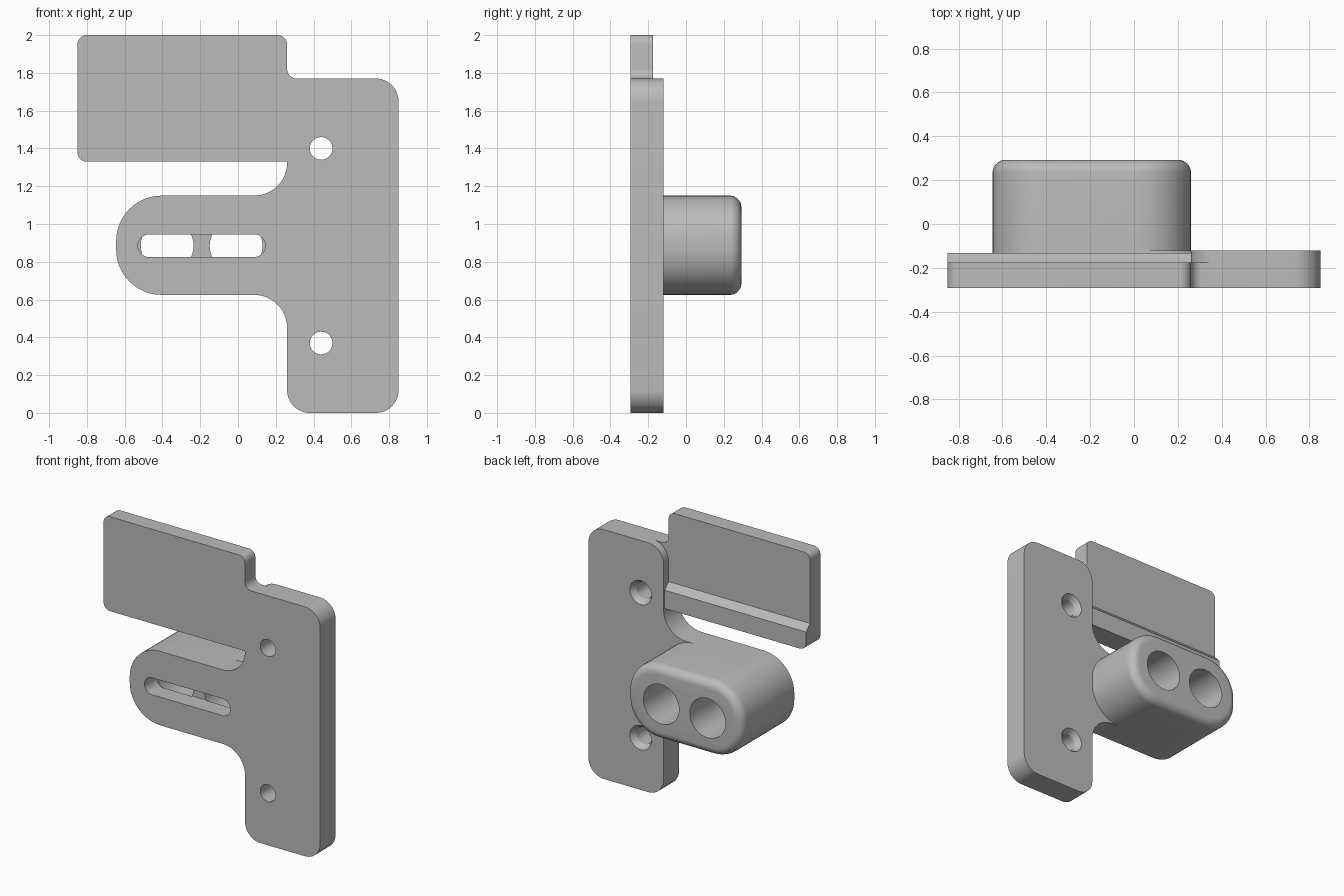
import bpy, bmesh, math
from mathutils import Vector

cube = bpy.data.objects.get("Cube")
if cube:
    bpy.data.objects.remove(cube, do_unlink=True)

grey = bpy.data.materials.new("plain grey")
grey.use_nodes = True
grey.diffuse_color = (0.5, 0.5, 0.5, 1)
grey.node_tree.nodes["Principled BSDF"].inputs["Base Color"].default_value = (0.5, 0.5, 0.5, 1)

FRONT, PLATE_BACK, PANEL_BACK, LEDGE_BACK, BOSS_BACK = -0.293, -0.12, -0.176, -0.133, 0.293


def rounded(corners, steps=12):
    """Outline in x, z from (x, z, radius) corners; works for convex and concave corners."""
    pts = []
    for i, (x, z, r) in enumerate(corners):
        p = Vector((x, z))
        if r == 0:
            pts.append(p)
            continue
        a = (Vector(corners[i - 1][:2]) - p).normalized()
        b = (Vector(corners[(i + 1) % len(corners)][:2]) - p).normalized()
        centre = p + (a + b) * r
        for k in range(steps + 1):
            t = k / steps * math.pi / 2
            pts.append(centre - b * r * math.cos(t) - a * r * math.sin(t))
    return pts


def rectangle(x0, x1, z0, z1, r, inset=0):
    d, q = inset, r - inset
    return rounded([(x0 + d, z0 + d, q), (x1 - d, z0 + d, q),
                    (x1 - d, z1 - d, q), (x0 + d, z1 - d, q)])


def circle(x, z, r, n=40):
    return [Vector((x + r * math.cos(k * math.tau / n), z + r * math.sin(k * math.tau / n)))
            for k in range(n)]


def make(name, rings):
    """Solid lofted through rings of 3D points."""
    bm = bmesh.new()
    loops = [[bm.verts.new(p) for p in ring] for ring in rings]
    n = len(loops[0])
    for lo, hi in zip(loops, loops[1:]):
        for i in range(n):
            bm.faces.new((lo[i], lo[(i + 1) % n], hi[(i + 1) % n], hi[i]))
    bm.faces.new(loops[0])
    bm.faces.new(loops[-1])
    bmesh.ops.recalc_face_normals(bm, faces=bm.faces)
    mesh = bpy.data.meshes.new(name)
    bm.to_mesh(mesh)
    bm.free()
    mesh.materials.append(grey)
    ob = bpy.data.objects.new(name, mesh)
    bpy.context.collection.objects.link(ob)
    return ob


def loft(name, sections):
    return make(name, [[(p.x, y, p.y) for p in outline] for y, outline in sections])


def combine(target, other, operation):
    mod = target.modifiers.new(operation, "BOOLEAN")
    mod.operation, mod.solver, mod.object = operation, "EXACT", other
    bpy.context.view_layer.objects.active = target
    bpy.ops.object.modifier_apply(modifier=mod.name)
    bpy.data.objects.remove(other, do_unlink=True)


# Upright plate with the filleted side arm
plate_outline = rounded([
    (0.26, 0, 0.12), (0.85, 0, 0.12), (0.85, 1.77, 0.12), (0.26, 1.77, 0.12),
    (0.26, 1.15, 0.175), (-0.645, 1.15, 0.24), (-0.645, 0.625, 0.24), (0.26, 0.625, 0.175)])
bracket = loft("mounting_bracket", [(FRONT, plate_outline), (PLATE_BACK, plate_outline)])

# Upper panel, thinned above a chamfered ledge along its lower edge
panel_outline = rounded([
    (-0.85, 1.33, 0.05), (0.4, 1.33, 0), (0.4, 1.77, 0),
    (0.26, 1.77, 0.05), (0.26, 2, 0.05), (-0.85, 2, 0.05)])
panel = loft("upper_panel", [(FRONT, panel_outline), (LEDGE_BACK, panel_outline)])
profile = [(PANEL_BACK, 2.1), (PANEL_BACK, 1.505), (LEDGE_BACK, 1.46), (0, 1.46), (0, 2.1)]
combine(panel, make("ledge_cutter", [[(x, y, z) for y, z in profile] for x in (-1, 0.5)]),
        "DIFFERENCE")
combine(bracket, panel, "UNION")

# Boss behind the arm, with a rounded rim
rim = 0.06
sections = [(PLATE_BACK, 0)] + [
    (BOSS_BACK - rim * (1 - math.sin(t)), rim * (1 - math.cos(t)))
    for t in (k / 8 * math.pi / 2 for k in range(9))]
boss = loft("rear_boss", [(y, rectangle(-0.645, 0.26, 0.625, 1.15, 0.24, d)) for y, d in sections])
combine(bracket, boss, "UNION")

# Two round bores from the back, opening into a slot at the front
for x in (-0.375, -0.01):
    bore = circle(x, 0.885, 0.14)
    combine(bracket, loft("bore_cutter", [(-0.165, bore), (0.4, bore)]), "DIFFERENCE")
slot = rectangle(-0.53, 0.145, 0.825, 0.945, 0.0599)
combine(bracket, loft("slot_cutter", [(-0.4, slot), (-0.16, slot)]), "DIFFERENCE")

# Screw holes, countersunk at the back
for z in (0.37, 1.4):
    steps = [(-0.4, 0.06), (-0.16, 0.06), (PLATE_BACK, 0.085), (-0.08, 0.11)]
    combine(bracket, loft("screw_cutter", [(y, circle(0.44, z, r)) for y, r in steps]),
            "DIFFERENCE")

bpy.ops.object.select_all(action="DESELECT")
bracket.select_set(True)
bpy.context.view_layer.objects.active = bracket
bpy.ops.object.shade_smooth_by_angle(angle=math.radians(30))
